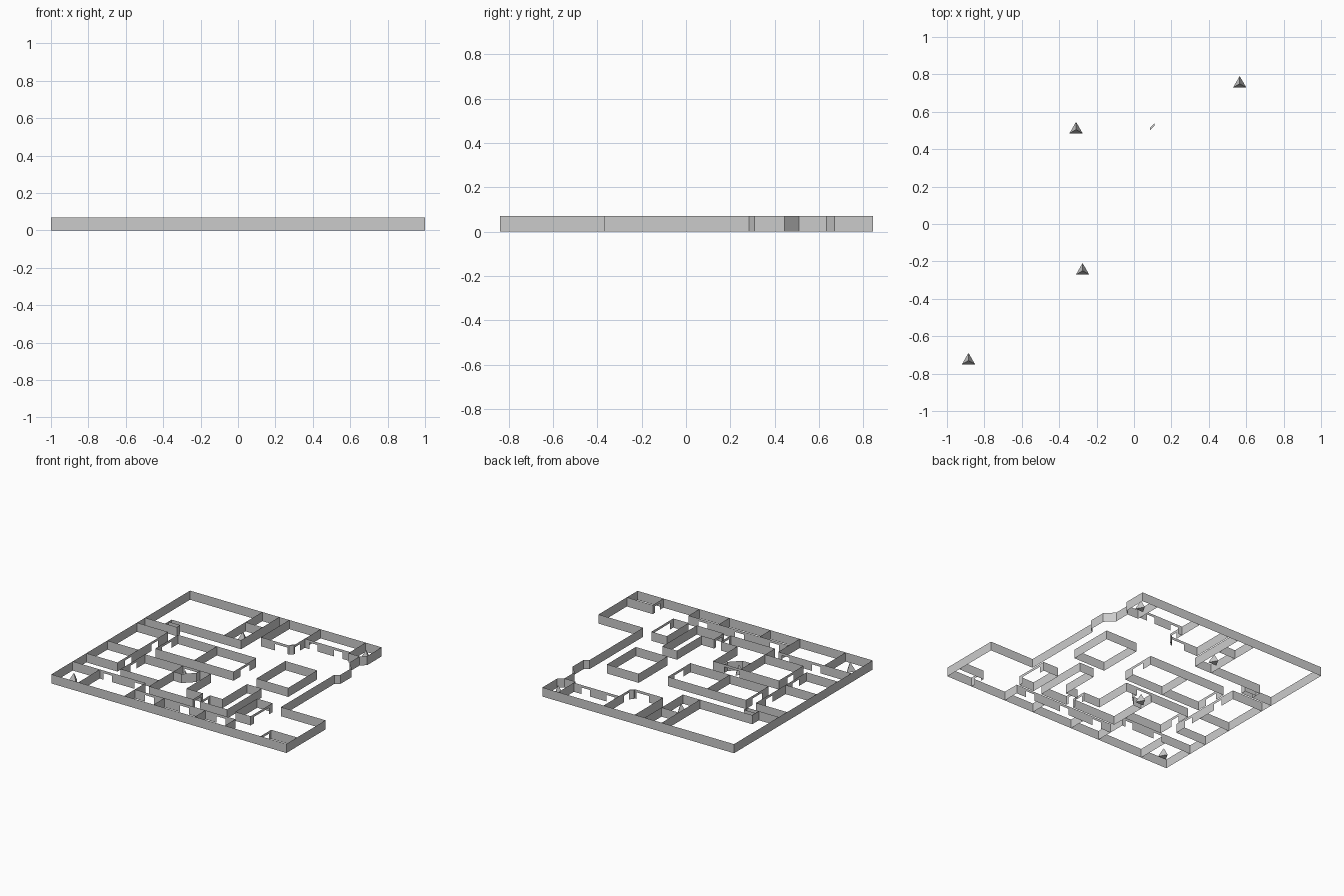
import bpy, bmesh, math
from mathutils import Vector

if "Cube" in bpy.data.objects:
    bpy.data.objects.remove(bpy.data.objects["Cube"])

H = 0.07        # wall height
LINTEL = 0.05   # underside of the strip above a doorway


def make_object(name, bm):
    bmesh.ops.remove_doubles(bm, verts=bm.verts, dist=1e-5)
    mesh = bpy.data.meshes.new(name)
    bm.to_mesh(mesh)
    bm.free()
    bpy.context.collection.objects.link(bpy.data.objects.new(name, mesh))


def wall(name, *paths, closed=False, doors=()):
    """Paper-thin walls along paths; doors = (path, segment, start, end) in length fractions."""
    bm = bmesh.new()

    def panel(a, b, z0):
        bm.faces.new([bm.verts.new((p.x, p.y, z))
                      for p, z in ((a, z0), (b, z0), (b, H), (a, H))])

    for pi, path in enumerate(paths):
        pts = [Vector(p) for p in path]
        if closed:
            pts.append(pts[0])
        for si, (a, b) in enumerate(zip(pts, pts[1:])):
            t = 0.0
            for d in sorted(d for d in doors if d[:2] == (pi, si)):
                if d[2] > t:
                    panel(a.lerp(b, t), a.lerp(b, d[2]), 0)
                panel(a.lerp(b, d[2]), a.lerp(b, d[3]), LINTEL)
                t = d[3]
            if t < 1:
                panel(a.lerp(b, t), b, 0)
    make_object(name, bm)


def rect(x0, y0, x1, y1):
    return [(x0, y0), (x1, y0), (x1, y1), (x0, y1)]


# Perimeter
wall("outer_wall", [(-1, -.84), (1, -.84), (1, -.365), (.62, -.365), (.62, .285),
                    (.655, .31), (.655, .445), (.59, .51), (.59, .635),
                    (.63, .67), (.63, .845), (-1, .845)], closed=True)

# Back rooms
wall("back_left_hall", [(-.385, .845), (-.385, .38)], [(-.24, .845), (-.24, .38)],
     [(-.385, .64), (-.24, .64)], [(-.24, .38), (-.83, .38), (-.83, .30)])
wall("left_gate", [(-.83, .34), (-.73, .34), (-.73, .30), (-1, .30)])
wall("back_middle_room",
     [(-.155, .845), (-.155, .5), (.085, .5), (.11, .525), (.11, .845)],
     doors=[(0, 1, .5, .95), (0, 3, .03, .22)])
wall("back_right_room", [(.11, .655), (.495, .655)],
     [(.495, .845), (.495, .635), (.59, .635)],
     doors=[(0, 0, .1, .28), (0, 0, .65, .83)])

# Middle rooms
wall("left_rooms", [(-1, .2), (-.735, .2), (-.735, -.415), (-1, -.415)],
     [(-1, -.16), (-.735, -.16)], doors=[(0, 1, .2, .33), (0, 1, .72, .85)])
wall("centre_rooms", rect(-.65, -.075, .015, .2), closed=True,
     doors=[(0, 1, .3, .7), (0, 3, .3, .7)])
wall("centre_divider", [(-.32, -.075), (-.32, .2)])
wall("right_block", rect(.21, -.075, .48, .275), closed=True)

# Front middle rooms
wall("hall_left", [(-.33, -.195), (-.655, -.195), (-.655, -.49), (-.33, -.49)],
     doors=[(0, 1, .35, .6)])
wall("hall_right", [(-.33, -.195), (-.33, -.61), (.045, -.61), (.045, -.49),
                    (-.095, -.49), (-.095, -.195), (-.33, -.195)],
     doors=[(0, 2, .2, .8), (0, 5, .4, .95)])
wall("hall_niche", [(-.33, -.315), (-.26, -.315), (-.185, -.24), (-.185, -.195)])
wall("bent_room", [(.21, -.19), (.335, -.19), (.335, -.61),
                   (.105, -.61), (.105, -.49), (.21, -.49)], closed=True,
     doors=[(0, 3, .2, .8)])
wall("small_store", rect(.405, -.61, .535, -.345), closed=True,
     doors=[(0, 1, .15, .85)])

# Front row of rooms
wall("front_left_rooms", [(-1, -.58), (-.38, -.58), (-.38, -.84)],
     [(-.77, -.58), (-.77, -.84)],
     doors=[(0, 0, .42, .54), (0, 0, .85, .95)])
wall("front_row", [(-.38, -.71), (.475, -.71), (.475, -.84)],
     *[[(x, -.71), (x, -.84)] for x in (-.13, .22)],
     doors=[(0, 0, .1, .19), (0, 0, .45, .54), (0, 0, .81, .9)])
wall("front_right_room", [(.78, -.84), (.78, -.71), (1, -.71)],
     doors=[(0, 0, .3, .8)])

# Small corner pillar of the back middle room
bm = bmesh.new()
foot = [bm.verts.new((x, y, 0)) for x, y in
        ((.085, .5), (.11, .525), (.11, .538), (.085, .513))]
face = bm.faces.new(foot)
new = bmesh.ops.extrude_face_region(bm, geom=[face])["geom"]
bmesh.ops.translate(bm, vec=(0, 0, H),
                    verts=[v for v in new if isinstance(v, bmesh.types.BMVert)])
bmesh.ops.recalc_face_normals(bm, faces=bm.faces)
make_object("corner_pillar", bm)

# Three-sided marker cones
for i, (x, y) in enumerate([(-.31, .505), (.565, .75), (-.275, -.25), (-.885, -.73)]):
    bpy.ops.mesh.primitive_cone_add(vertices=3, radius1=.041, radius2=0, depth=H,
                                    location=(x, y, H / 2))
    bpy.context.object.name = f"marker_{i + 1}"
